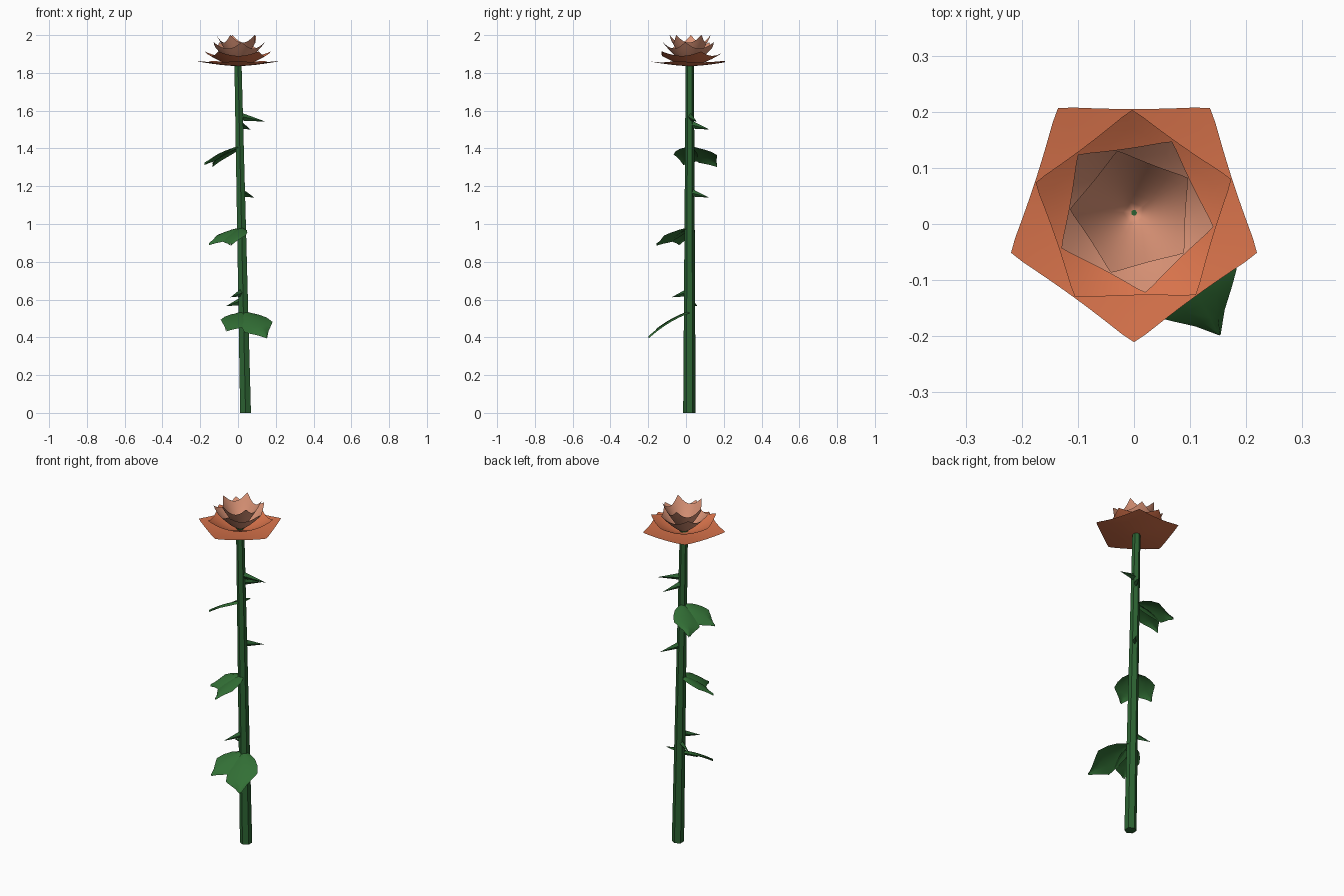
import bpy, bmesh
from math import sin, cos, pi, radians
from mathutils import Vector

cube = bpy.data.objects.get("Cube")
if cube:
    bpy.data.objects.remove(cube, do_unlink=True)


def material(name, rgb):
    m = bpy.data.materials.new(name)
    m.use_nodes = True
    m.diffuse_color = (*rgb, 1)
    m.node_tree.nodes["Principled BSDF"].inputs["Base Color"].default_value = (*rgb, 1)
    return m


STEM = material("stem green", (0.025, 0.125, 0.032))
LEAF = material("leaf green", (0.032, 0.16, 0.036))
ORANGE = material("outer petal orange", (0.68, 0.17, 0.07))
PEACH = material("inner petal peach", (0.7, 0.29, 0.18))


def finish(name, bm, mat, smooth=False):
    bmesh.ops.recalc_face_normals(bm, faces=bm.faces[:])
    mesh = bpy.data.meshes.new(name)
    bm.to_mesh(mesh)
    bm.free()
    mesh.materials.append(mat)
    if smooth:
        for p in mesh.polygons:
            p.use_smooth = True
    obj = bpy.data.objects.new(name, mesh)
    bpy.context.collection.objects.link(obj)
    return obj


def heading(deg):
    return Vector((cos(radians(deg)), sin(radians(deg)), 0))


FOOT, HEAD = Vector((0.04, 0.018, 0)), Vector((0, 0.02, 1.84))


def on_stem(z):
    return FOOT.lerp(HEAD, z / HEAD.z)


# Stem: leaning, tapered hexagonal rod
bm = bmesh.new()
rings = [[bm.verts.new(c + r * heading(60 * k + 30)) for k in range(6)]
         for c, r in ((FOOT, 0.033), (HEAD, 0.022))]
for k in range(6):
    j = (k + 1) % 6
    bm.faces.new((rings[0][k], rings[0][j], rings[1][j], rings[1][k]))
for ring in rings:
    bm.faces.new(ring)
finish("stem", bm, STEM)


# Flower: nested five-pointed cups
def petal_cup(name, radius, tip_z, turn, mat, power):
    bm = bmesh.new()
    base = 1.836
    steps, rows = 60, 6
    centre = bm.verts.new((HEAD.x, HEAD.y, base))
    prev = None
    for i in range(1, rows + 1):
        ring = []
        for k in range(steps):
            from_valley = radians((k * 6) % 72 - 36)
            edge = min(0.985, 0.79 / cos(from_valley) ** 1.1)
            s = edge * i / rows
            p = HEAD + radius * s * heading(turn + k * 6)
            ring.append(bm.verts.new((p.x, p.y, base + (tip_z - base) * s ** power)))
        for k in range(steps):
            j = (k + 1) % steps
            if prev:
                bm.faces.new((prev[k], ring[k], ring[j], prev[j]))
            else:
                bm.faces.new((centre, ring[k], ring[j]))
        prev = ring
    finish(name, bm, mat, True)


petal_cup("outer_petals", 0.234, 1.865, 270, ORANGE, 1.6)
petal_cup("second_petals", 0.186, 1.915, 19, ORANGE, 1.6)
petal_cup("third_petals", 0.146, 1.965, 62, PEACH, 1.4)
petal_cup("inner_petals", 0.116, 2.004, 33, PEACH, 1.3)

# Leaf outline: distance along the leaf, half width (fractions of length)
OUTLINE = [(0, 0.04), (0.1, 0.14), (0.25, 0.25), (0.45, 0.32),
           (0.65, 0.34), (0.74, 0.25), (0.86, 0.12), (1, 0.005)]


# Leaf: arched spade sheet drooping along the shared heading of its pair
def leaf(name, z, turn, length, droop_turn):
    bm = bmesh.new()
    base = on_stem(z)
    along, side, down = heading(turn), heading(turn + 90), heading(droop_turn)
    prev = None
    for t, w in OUTLINE:
        row = []
        for f in (-1, -0.5, 0, 0.5, 1):
            p = length * (t * along + f * w * side)
            d = p.dot(down)
            drop = 0.32 * d + 1.3 * d * abs(d) + 0.012 * f * f
            row.append(bm.verts.new(base + p - Vector((0, 0, drop))))
        if prev:
            for k in range(4):
                bm.faces.new((prev[k], prev[k + 1], row[k + 1], row[k]))
        prev = row
    finish(name, bm, LEAF, True)


for name, z, turns, lengths in (
        ("low", 0.54, (-60, -117), (0.25, 0.2)),
        ("middle", 0.985, (198, 252), (0.18, 0.185)),
        ("high", 1.415, (135, 190), (0.205, 0.19))):
    for n, (turn, length) in enumerate(zip(turns, lengths), 1):
        leaf(f"{name}_leaf_{n}", z, turn, length, sum(turns) / 2)


# Thorns: small four-sided spikes pointing out and down
def thorn(n, z, turn, length):
    bm = bmesh.new()
    out, side, up = heading(turn), heading(turn + 90), Vector((0, 0, 1))
    root = on_stem(z) + 0.018 * out
    ring = [bm.verts.new(root + v) for v in
            (0.02 * up, 0.013 * side, -0.02 * up, -0.013 * side)]
    tip = bm.verts.new(on_stem(z) + length * out - 0.025 * up)
    bm.faces.new(ring)
    for k in range(4):
        bm.faces.new((ring[k], ring[(k + 1) % 4], tip))
    finish(f"thorn_{n}", bm, STEM)


for n, spec in enumerate(((1.567, 15, 0.145), (1.525, 60, 0.12), (1.165, 55, 0.125),
                          (0.637, 235, 0.115), (0.59, 155, 0.1)), 1):
    thorn(n, *spec)
